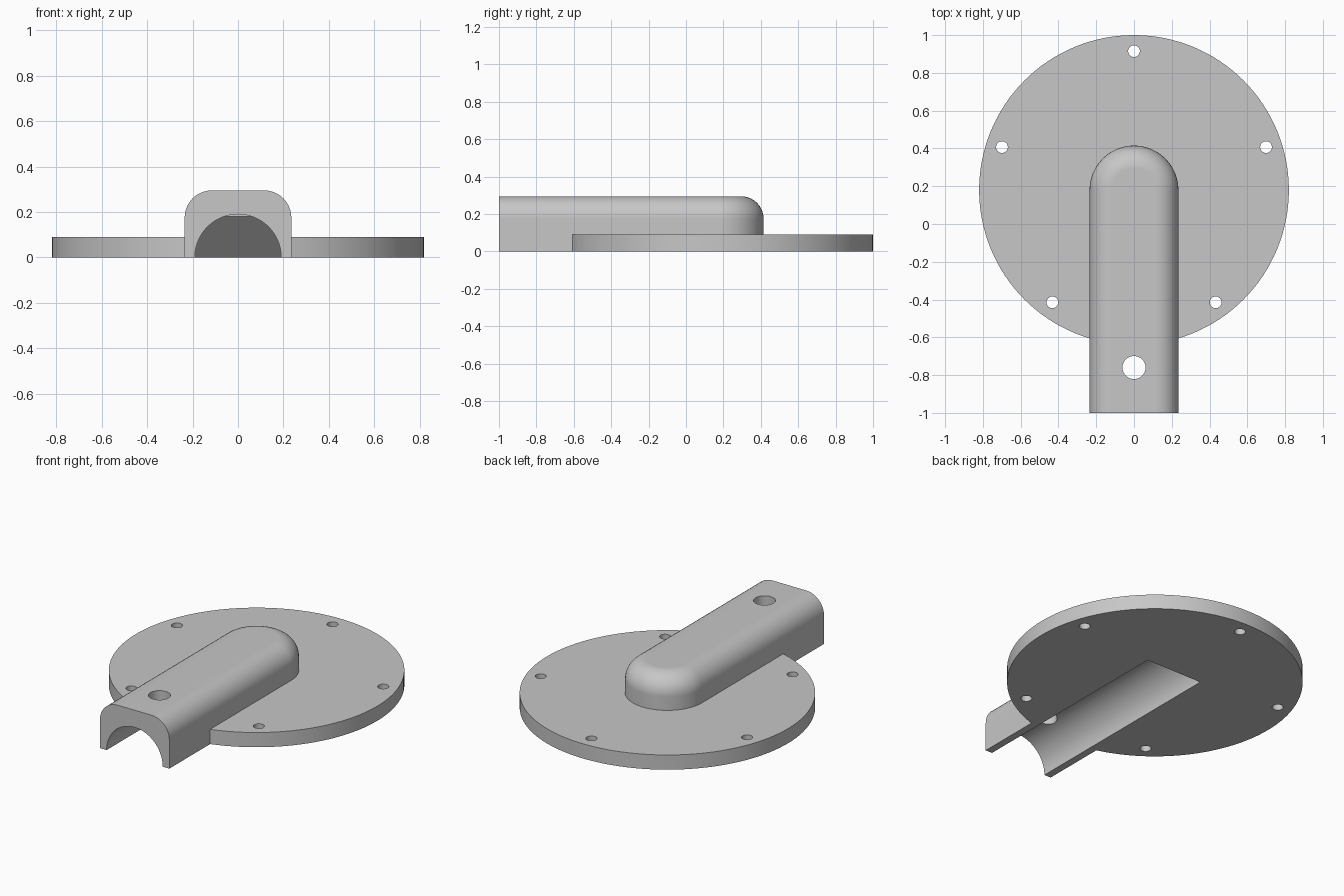
import bpy, bmesh
from math import pi, sin, cos
from mathutils import Matrix

if "Cube" in bpy.data.objects:
    bpy.data.objects.remove(bpy.data.objects["Cube"])

# Dimensions
HUB_Y = 0.18
PLATE_R, PLATE_H = 0.82, 0.09
ARM_W, ARM_H, FILLET = 0.235, 0.295, 0.12
CHANNEL_R, CHANNEL_END = 0.19, 0.345

grey = bpy.data.materials.new("plain grey")
grey.use_nodes = True
colour = (0.57, 0.57, 0.57, 1)
grey.diffuse_color = colour
grey.node_tree.nodes["Principled BSDF"].inputs["Base Color"].default_value = colour


def make_object(name, bm):
    bmesh.ops.recalc_face_normals(bm, faces=bm.faces[:])
    mesh = bpy.data.meshes.new(name)
    bm.to_mesh(mesh)
    bm.free()
    mesh.materials.append(grey)
    obj = bpy.data.objects.new(name, mesh)
    bpy.context.collection.objects.link(obj)
    return obj


def cylinder(name, x, y, z0, z1, radius, sides):
    bm = bmesh.new()
    bmesh.ops.create_cone(bm, cap_ends=True, segments=sides, radius1=radius,
                          radius2=radius, depth=z1 - z0,
                          matrix=Matrix.Translation((x, y, (z0 + z1) / 2)))
    return make_object(name, bm)


def combine(target, tool, operation):
    tool.hide_render = True
    mod = target.modifiers.new(operation.lower(), 'BOOLEAN')
    mod.operation, mod.solver, mod.object = operation, 'EXACT', tool
    bpy.context.view_layer.objects.active = target
    bpy.ops.object.modifier_apply(modifier=mod.name)
    bpy.data.objects.remove(tool)


# Arm: stacked outlines with a round end, shrinking along the top fillet
def make_arm(steps=10, arc=40):
    bm = bmesh.new()
    levels = [(ARM_W, 0)]
    for i in range(steps + 1):
        t = pi / 2 * i / steps
        levels.append((ARM_W - FILLET * (1 - cos(t)),
                       ARM_H - FILLET * (1 - sin(t))))
    rings = []
    for w, z in levels:
        ring = [bm.verts.new((w, -1, z))]
        ring += [bm.verts.new((w * cos(pi * i / arc), HUB_Y + w * sin(pi * i / arc), z))
                 for i in range(arc + 1)]
        ring.append(bm.verts.new((-w, -1, z)))
        rings.append(ring)
    for low, high in zip(rings, rings[1:]):
        for i in range(len(low) - 1):
            bm.faces.new((low[i], low[i + 1], high[i + 1], high[i]))
    bm.faces.new(rings[0])
    bm.faces.new(rings[-1])
    # Flat open end
    bm.faces.new([r[0] for r in rings] + [r[-1] for r in reversed(rings)])
    return make_object("arm", bm)


# Channel cutter: round bar along y with a sloped inner end
def make_channel():
    bm = bmesh.new()
    bmesh.ops.create_cone(bm, cap_ends=True, segments=96, radius1=CHANNEL_R,
                          radius2=CHANNEL_R, depth=2,
                          matrix=Matrix.Translation((0, -0.2, 0)) @ Matrix.Rotation(pi / 2, 4, 'X'))
    cut = bmesh.ops.bisect_plane(bm, geom=bm.verts[:] + bm.edges[:] + bm.faces[:],
                                 plane_co=(0, CHANNEL_END, 0), plane_no=(0, 1, 1),
                                 clear_outer=True)
    bmesh.ops.holes_fill(bm, edges=[e for e in bm.edges if e.is_boundary])
    # Small upright lip at the top of the slope
    lip = 0.18
    bmesh.ops.bisect_plane(bm, geom=bm.verts[:] + bm.edges[:] + bm.faces[:],
                           plane_co=(0, 0, lip), plane_no=(0, 0, 1))
    for v in bm.verts:
        if v.co.z > lip and v.co.y > -1:
            v.co.y = CHANNEL_END - lip
    return make_object("channel_cutter", bm)


# Body: round plate joined with the arm
body = cylinder("flange_plate_with_arm", 0, HUB_Y, 0, PLATE_H, PLATE_R, 128)
combine(body, make_arm(), 'UNION')
combine(body, make_channel(), 'DIFFERENCE')

# Five screw holes and one hole through the arm
for k in range(5):
    a = pi / 2 + 2 * pi * k / 5
    hole = cylinder("screw_hole", 0.735 * cos(a), HUB_Y + 0.735 * sin(a), -0.1, 0.2, 0.031, 32)
    combine(body, hole, 'DIFFERENCE')
combine(body, cylinder("arm_hole", 0, -0.76, -0.1, 0.5, 0.061, 48), 'DIFFERENCE')

# Smooth curved faces, keep edges sharp
bpy.ops.object.select_all(action='DESELECT')
body.select_set(True)
bpy.context.view_layer.objects.active = body
bpy.ops.object.shade_smooth_by_angle(angle=pi / 6)
weighted = body.modifiers.new("weighted_normals", 'WEIGHTED_NORMAL')
weighted.keep_sharp = True
